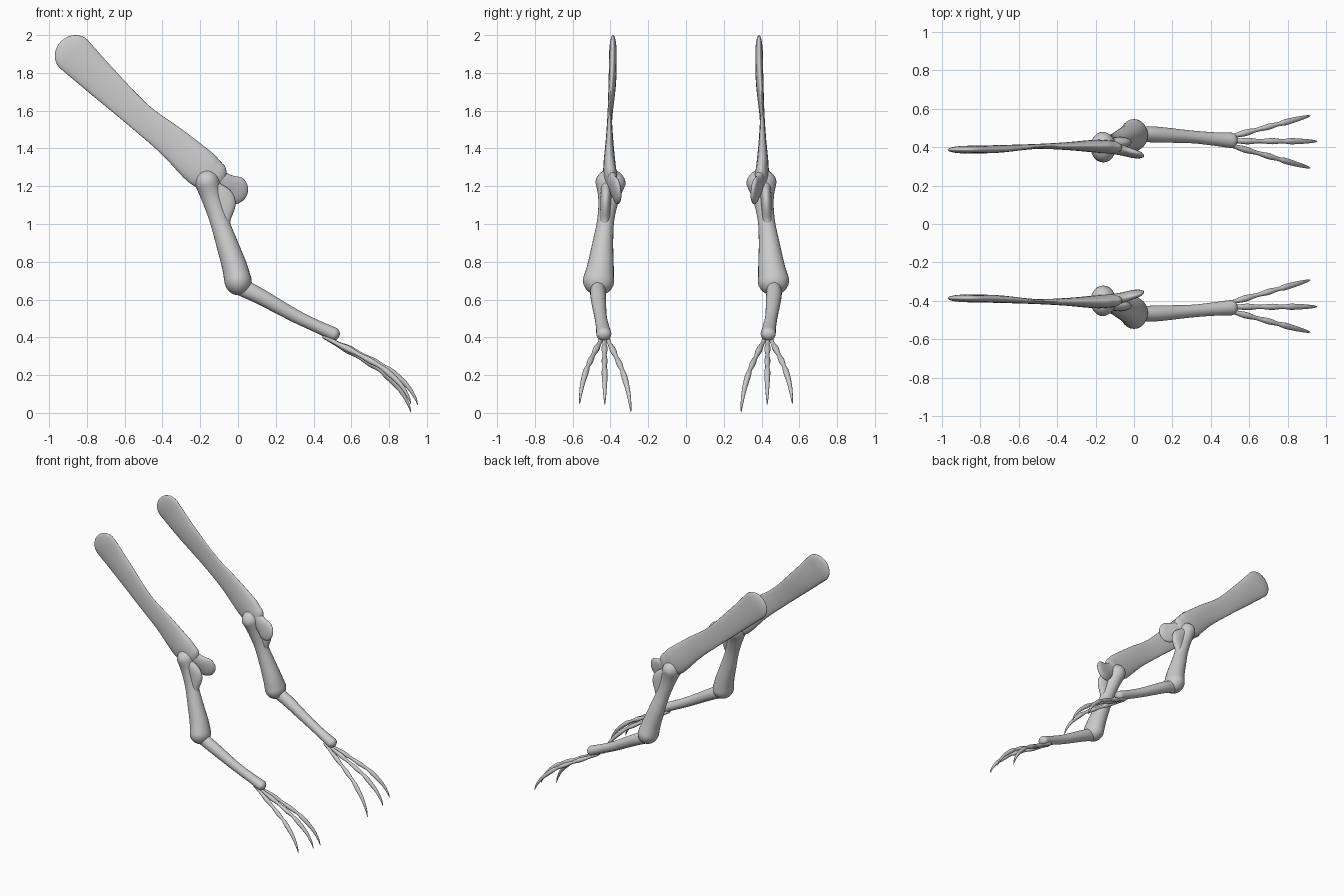
import bpy, bmesh, math
from mathutils import Vector

cube = bpy.data.objects.get("Cube")
if cube:
    bpy.data.objects.remove(cube, do_unlink=True)

bone = bpy.data.materials.new("bone grey")
bone.use_nodes = True
GREY = (0.6, 0.6, 0.6, 1)
bone.diffuse_color = GREY
bone.node_tree.nodes["Principled BSDF"].inputs["Base Color"].default_value = GREY


def spline(rows, steps):
    """Catmull-Rom resampling of rows of any length."""
    pts = [Vector(r) for r in rows]
    pts = [2 * pts[0] - pts[1]] + pts + [2 * pts[-1] - pts[-2]]
    out = []
    for a, b, c, d in zip(pts, pts[1:], pts[2:], pts[3:]):
        for i in range(steps):
            t = i / steps
            out.append(b + (c - a) * (t / 2) + (2 * a - 5 * b + 4 * c - d) * (t * t / 2)
                       + (3 * b - a - 3 * c + d) * (t ** 3 / 2))
    return out + [pts[-2]]


def loft(name, rows, caps, sides=24, steps=6):
    """Round-ended tube; rows hold x, y, z, in-plane half width, y half width."""
    rings = [(Vector(r[:3]), r[3], r[4]) for r in spline(rows, steps)]
    tangents = [(rings[min(i + 1, len(rings) - 1)][0] - rings[max(i - 1, 0)][0]).normalized()
                for i in range(len(rings))]
    frames = [(p, t, a, b) for (p, a, b), t in zip(rings, tangents)]
    # domed ends
    angles = [math.pi / 2 * k / 7 for k in range(1, 7)]

    def dome(frame, length):
        p, t, a, b = frame
        return [(p + t * length * math.sin(w), t, a * math.cos(w), b * math.cos(w)) for w in angles]

    start, end = dome(frames[0], -caps[0]), dome(frames[-1], caps[1])
    poles = [frames[0][0] - tangents[0] * caps[0], frames[-1][0] + tangents[-1] * caps[1]]
    frames = start[::-1] + frames + end
    bm = bmesh.new()
    loops = []
    for p, t, a, b in frames:
        across = t.cross(Vector((0, 1, 0))).normalized()
        depth = across.cross(t).normalized()
        loops.append([bm.verts.new(p + across * a * math.cos(w) + depth * b * math.sin(w))
                      for w in (2 * math.pi * k / sides for k in range(sides))])
    for lo, hi in zip(loops, loops[1:]):
        for k in range(sides):
            n = (k + 1) % sides
            bm.faces.new((lo[k], lo[n], hi[n], hi[k]))
    for pole, loop in zip(poles, (loops[0], loops[-1])):
        tip = bm.verts.new(pole)
        for k in range(sides):
            bm.faces.new((tip, loop[k], loop[(k + 1) % sides]))
    bmesh.ops.recalc_face_normals(bm, faces=bm.faces)
    for f in bm.faces:
        f.smooth = True
    mesh = bpy.data.meshes.new(name)
    bm.to_mesh(mesh)
    bm.free()
    mesh.materials.append(bone)
    obj = bpy.data.objects.new(name, mesh)
    bpy.context.collection.objects.link(obj)
    # the opposite limb
    mirror = obj.modifiers.new("other side", "MIRROR")
    mirror.use_axis = (False, True, False)
    mirror.use_mirror_merge = False
    return obj


# shoulder: long flat blade and its rounded lobe
loft("shoulder_blade", [
    (-.87, .387, 1.9, .105, .02), (-.72, .39, 1.755, .09, .02),
    (-.52, .403, 1.57, .075, .013), (-.35, .405, 1.435, .085, .02),
    (-.2, .405, 1.3, .1, .033), (-.13, .4, 1.25, .085, .035)], (.095, .06))
loft("shoulder_lobe", [
    (-.14, .4, 1.26, .05, .03), (-.07, .385, 1.21, .06, .027),
    (-.02, .37, 1.18, .077, .022)], (.03, .075))

# upper arm with its side crest
loft("upper_arm", [
    (-.16, .4, 1.215, .066, .08), (-.135, .41, 1.13, .055, .055),
    (-.1, .425, 1.02, .05, .045), (-.06, .44, .9, .057, .055),
    (-.02, .452, .78, .066, .07), (0, .463, .7, .072, .083)], (.075, .078))
loft("upper_arm_crest", [
    (-.13, .42, 1.2, .035, .03), (-.075, .425, 1.12, .062, .028),
    (-.07, .43, 1.02, .03, .025)], (.04, .05))

# forearm
loft("forearm", [
    (.03, .466, .66, .046, .038), (.12, .465, .615, .042, .041),
    (.3, .453, .515, .035, .033), (.42, .442, .457, .033, .035),
    (.505, .435, .418, .036, .04)], (.03, .034))

# three knuckled fingers ending in curved claws
profile = [(.46, .405), (.52, .365), (.58, .332), (.64, .297), (.7, .26),
           (.75, .228), (.79, .195), (.86, .12), (.9, .05), (.915, .005)]
radii = [.015, .011, .017, .011, .016, .011, .016, .012, .007, .002]
for name, tip_y, stretch, drop in (("inner_finger", .292, 1, 1),
                                   ("middle_finger", .43, 1.08, .9),
                                   ("outer_finger", .563, 1, .89)):
    rows = []
    for (x, z), r in zip(profile, radii):
        t = (x - profile[0][0]) / (profile[-1][0] - profile[0][0])
        y = .432 + (tip_y - .432) * (.08 + .92 * t)
        rows.append((.46 + (x - .46) * stretch, y, .405 + (z - .405) * drop, r, r))
    loft(name, rows, (.012, .003), sides=12, steps=4)
